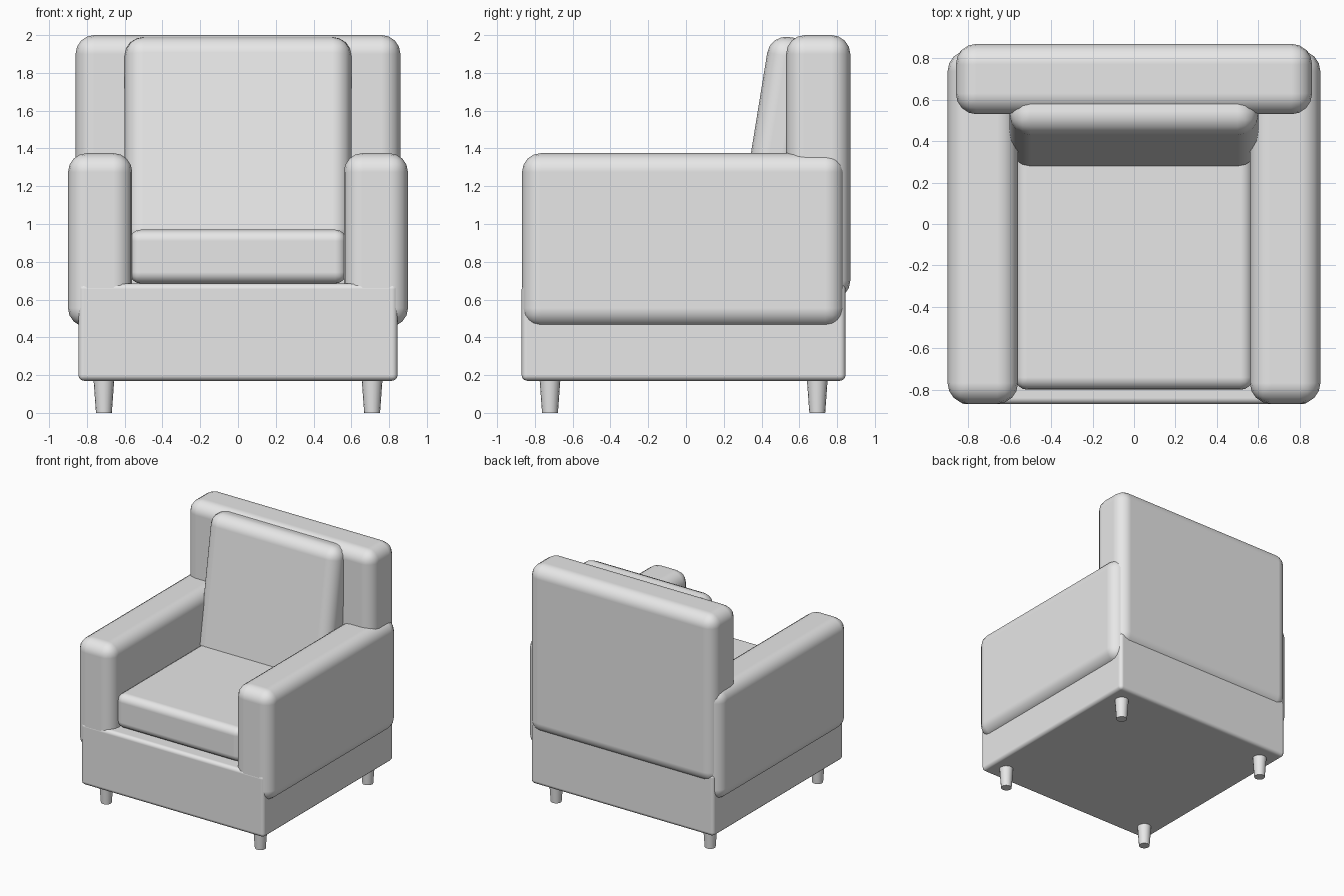
import bpy
from math import radians, sin, cos

default = bpy.data.objects.get("Cube")
if default:
    bpy.data.objects.remove(default, do_unlink=True)

# One plain upholstery colour
grey = bpy.data.materials.new("light_grey")
grey.use_nodes = True
colour = (0.8, 0.8, 0.8, 1)
grey.diffuse_color = colour
grey.node_tree.nodes["Principled BSDF"].inputs["Base Color"].default_value = colour


def soft_box(name, low, high, bevel, segments=4):
    """Rounded box spanning two opposite corners."""
    centre = [(a + b) / 2 for a, b in zip(low, high)]
    bpy.ops.mesh.primitive_cube_add(size=1, location=centre)
    box = bpy.context.object
    box.name = name
    box.scale = [b - a for a, b in zip(low, high)]
    bpy.ops.object.transform_apply(location=False, rotation=False, scale=True)
    box.data.materials.append(grey)
    bpy.ops.object.shade_smooth()
    mod = box.modifiers.new("rounded_edges", "BEVEL")
    mod.width = bevel
    mod.segments = segments
    mod.harden_normals = True
    return box


# Base, backrest and seat cushion
soft_box("base", (-0.845, -0.87, 0.17), (0.845, 0.845, 0.685), 0.03, 3)
soft_box("backrest", (-0.86, 0.53, 0.6), (0.86, 0.87, 2.0), 0.1)
soft_box("seat_cushion", (-0.575, -0.8, 0.685), (0.575, 0.55, 0.97), 0.06)

# Back cushion, leaning backwards against the backrest
lean = radians(9.2)
width, depth, height = 1.2, 0.26, 1.14
back_cushion = soft_box("back_cushion", (-width / 2, -depth / 2, -height / 2),
                        (width / 2, depth / 2, height / 2), 0.1)
back_cushion.rotation_euler.x = -lean
front_y, top_z = 0.446, 1.985  # upper front edge before rounding
back_cushion.location = (
    0,
    front_y + depth / 2 * cos(lean) - height / 2 * sin(lean),
    top_z - depth / 2 * sin(lean) * -1 - height / 2 * cos(lean) - depth / 2 * sin(lean),
)

# Arms and tapered legs on both sides
for side, sign in (("left", 1), ("right", -1)):
    inner, outer = sorted((sign * 0.56, sign * 0.9))
    soft_box(side + "_arm", (inner, -0.868, 0.455), (outer, 0.838, 1.375), 0.1)
    for end, y in (("front", -0.72), ("back", 0.695)):
        bpy.ops.mesh.primitive_cone_add(vertices=16, radius1=0.042, radius2=0.056,
                                        depth=0.19, location=(sign * 0.71, y, 0.095))
        leg = bpy.context.object
        leg.name = f"{end}_{side}_leg"
        leg.data.materials.append(grey)
        bpy.ops.object.shade_smooth_by_angle(angle=radians(40))
